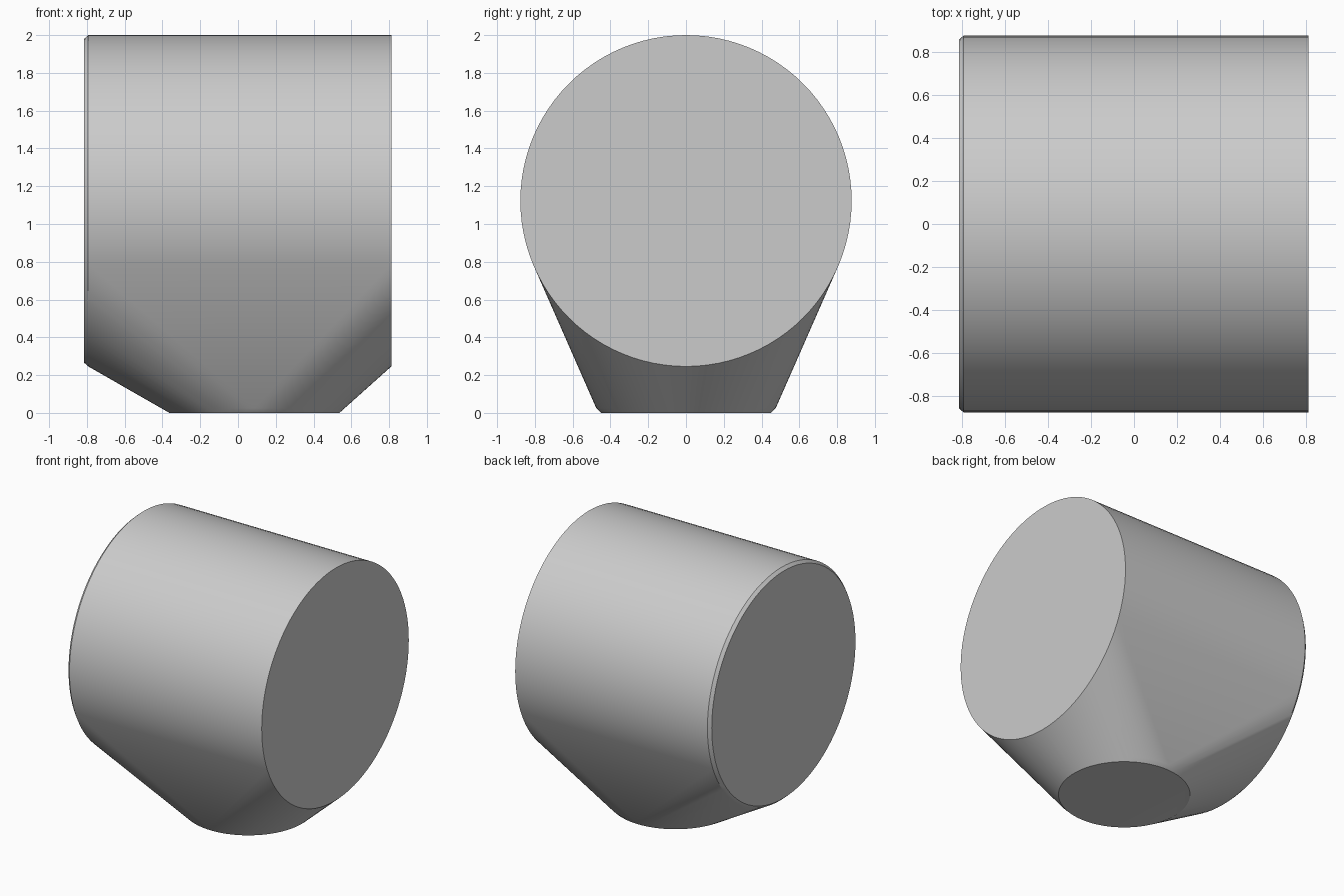
import bpy
import bmesh
import math
from mathutils import Vector

cube = bpy.data.objects.get("Cube")
if cube:
    bpy.data.objects.remove(cube, do_unlink=True)

SEGMENTS = 96


def ring(bm, centre, radius, u, v):
    """Add a circle of points in the plane spanned by u and v."""
    for i in range(SEGMENTS):
        a = 2 * math.pi * i / SEGMENTS
        bm.verts.new(centre + radius * (math.cos(a) * u + math.sin(a) * v))


X, Y, Z = Vector((1, 0, 0)), Vector((0, 1, 0)), Vector((0, 0, 1))
bm = bmesh.new()

# Horizontal barrel with a chamfered rim on its right end
for x, radius in ((-0.815, 0.857), (-0.793, 0.877), (0.812, 0.877)):
    ring(bm, Vector((x, 0, 1.123)), radius, Y, Z)

# Round foot with a small chamfer
for z, radius in ((0, 0.45), (0.025, 0.475)):
    ring(bm, Vector((0.087, 0, z)), radius, X, Y)

# Stretch one skin around barrel and foot
hull = bmesh.ops.convex_hull(bm, input=bm.verts[:], use_existing_faces=False)
loose = [v for v in bm.verts if not v.link_faces]
bmesh.ops.delete(bm, geom=loose, context='VERTS')
bmesh.ops.dissolve_limit(bm, angle_limit=math.radians(0.3),
                         verts=bm.verts[:], edges=bm.edges[:])
bmesh.ops.recalc_face_normals(bm, faces=bm.faces[:])

mesh = bpy.data.meshes.new("barrel_with_foot")
bm.to_mesh(mesh)
bm.free()
body = bpy.data.objects.new("barrel_with_foot", mesh)
bpy.context.collection.objects.link(body)

# Plain grey finish
grey = bpy.data.materials.new("light_grey")
grey.use_nodes = True
colour = (0.6, 0.6, 0.6, 1)
grey.diffuse_color = colour
grey.node_tree.nodes["Principled BSDF"].inputs["Base Color"].default_value = colour
mesh.materials.append(grey)

# Smooth skin, crisp rims
bpy.ops.object.select_all(action='DESELECT')
body.select_set(True)
bpy.context.view_layer.objects.active = body
bpy.ops.object.shade_smooth_by_angle(angle=math.radians(30))
